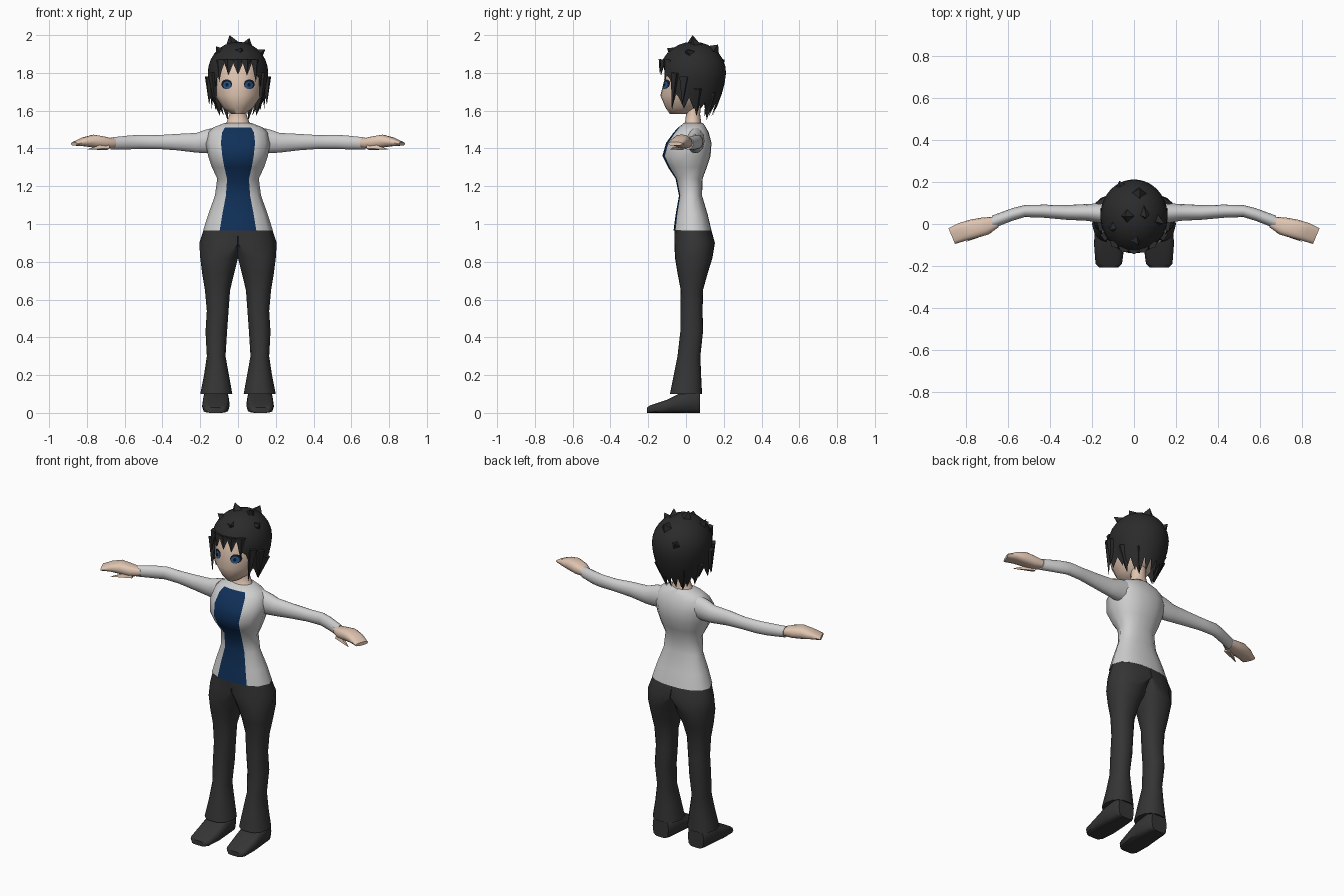
import bpy, bmesh, math
from mathutils import Vector
from mathutils.bvhtree import BVHTree

cube = bpy.data.objects.get("Cube")
if cube:
    bpy.data.objects.remove(cube)


def material(name, r, g, b):
    m = bpy.data.materials.new(name)
    m.use_nodes = True
    m.diffuse_color = (r, g, b, 1)
    bsdf = m.node_tree.nodes["Principled BSDF"]
    bsdf.inputs["Base Color"].default_value = (r, g, b, 1)
    bsdf.inputs["Roughness"].default_value = 0.9
    return m


SHIRT = material("light_grey_cloth", 0.62, 0.62, 0.62)
NAVY = material("navy_cloth", 0.005, 0.03, 0.1)
PANTS = material("charcoal_cloth", 0.035, 0.035, 0.035)
HAIR = material("black_hair", 0.024, 0.024, 0.024)
SKIN = material("skin", 0.75, 0.56, 0.44)
IRIS = material("blue_iris", 0.02, 0.09, 0.22)
DARK = material("dark_pupil", 0.006, 0.009, 0.02)


def finish(name, bm, mats, angle=50):
    bmesh.ops.recalc_face_normals(bm, faces=bm.faces)
    me = bpy.data.meshes.new(name)
    bm.to_mesh(me)
    bm.free()
    for m in mats:
        me.materials.append(m)
    ob = bpy.data.objects.new(name, me)
    bpy.context.collection.objects.link(ob)
    bpy.ops.object.select_all(action="DESELECT")
    bpy.context.view_layer.objects.active = ob
    ob.select_set(True)
    bpy.ops.object.shade_smooth_by_angle(angle=math.radians(angle))
    return ob


HALF = [0, 14, 28, 55, 90, 120, 145, 165, 180]
ANGLES = [math.radians(h) for h in HALF + [360 - h for h in HALF[-2:0:-1]]]


def power(v, p):
    return math.copysign(abs(v) ** p, v)


def loft(name, rings, mats, axis="z", side=1, p=1.0, skew=0, clamp=False, rule=None):
    """Skin rings given as (position, a0, a1, b0, b1) along an axis."""
    bm = bmesh.new()
    loops = []
    for t, a0, a1, b0, b1 in rings:
        loop = []
        for ang in ANGLES:
            a = (a0 + a1) / 2 + (a1 - a0) / 2 * power(math.sin(ang), p)
            b = (b0 + b1) / 2 - (b1 - b0) / 2 * power(math.cos(ang), p)
            s = t + skew * (a - (a0 + a1) / 2)
            x, y, z = {"z": (a, b, s), "x": (s, a, b), "y": (a, s, b)}[axis]
            if clamp:
                x = max(x, 0)
            loop.append(bm.verts.new((x * side, y, z)))
        loops.append(loop)
    n = len(ANGLES)
    for row in range(len(loops) - 1):
        lo, hi = loops[row], loops[row + 1]
        for c in range(n):
            d = (c + 1) % n
            f = bm.faces.new((lo[c], lo[d], hi[d], hi[c]))
            if rule:
                f.material_index = rule(c, row)
    for loop in (loops[0], loops[-1]):
        bm.faces.new(loop)
    return finish(name, bm, mats)


def spike(name, base, tip, r, mat, flat=1.0):
    """Four-sided tapering lock from base to tip."""
    base, tip = Vector(base), Vector(tip)
    bm = bmesh.new()
    bmesh.ops.create_cone(bm, segments=4, radius1=r, radius2=0,
                          depth=(tip - base).length, cap_ends=True)
    bmesh.ops.scale(bm, vec=(1, flat, 1), verts=bm.verts)
    turn = Vector((0, 0, 1)).rotation_difference(tip - base).to_matrix()
    bmesh.ops.rotate(bm, matrix=turn, verts=bm.verts)
    bmesh.ops.translate(bm, vec=(base + tip) / 2, verts=bm.verts)
    return finish(name, bm, [mat], 30)


def sym(z, w, y0, y1):
    return (z, -w, w, y0, y1)


# Shirt with a coloured front panel
loft("shirt", [sym(.965, .185, -.066, .135), sym(1.05, .158, -.055, .115),
               sym(1.15, .122, -.037, .085), sym(1.24, .110, -.055, .088),
               sym(1.30, .138, -.095, .11), sym(1.36, .158, -.125, .13),
               sym(1.43, .172, -.105, .135), sym(1.485, .160, -.065, .12),
               sym(1.512, .130, -.04, .105), sym(1.535, .070, -.01, .09)],
     [SHIRT, NAVY], p=.85,
     rule=lambda c, row: int(row < 8 and c in (0, 1, len(ANGLES) - 2, len(ANGLES) - 1)))

# Neck and head
loft("neck", [sym(1.50, .085, -.035, .09), sym(1.54, .06, -.005, .08),
              sym(1.58, .045, 0, .075), sym(1.68, .045, 0, .08)], [SKIN])
head = loft("head", [sym(1.582, .035, -.085, .01), sym(1.615, .08, -.108, .06),
                     sym(1.68, .122, -.136, .12), sym(1.76, .135, -.116, .15),
                     sym(1.84, .13, -.108, .16), sym(1.91, .075, -.05, .11)], [SKIN])
bm = bmesh.new()
bm.from_mesh(head.data)
face_tree = BVHTree.FromBMesh(bm)
bm.free()


def eye_disc(name, x, z, rx, rz, lift, mat):
    """Thin disc laid onto the curved face."""
    bm = bmesh.new()
    bmesh.ops.create_circle(bm, cap_ends=True, cap_tris=True, segments=12, radius=1)
    for v in bm.verts:
        px, pz = x + v.co.x * rx, z + v.co.y * rz
        hit = face_tree.ray_cast(Vector((px, -1, pz)), Vector((0, 1, 0)))[0]
        v.co = (px, hit.y - lift, pz)
    return finish(name, bm, [mat])


for s, tag in ((1, "left"), (-1, "right")):
    # Eyes
    eye_disc(tag + "_eye_rim", s * .06, 1.74, .029, .026, .003, DARK)
    eye_disc(tag + "_iris", s * .058, 1.735, .021, .020, .005, IRIS)
    eye_disc(tag + "_pupil", s * .058, 1.737, .009, .010, .007, DARK)

    # Sleeve, hand and thumb
    loft(tag + "_sleeve", [(.10, .005, .10, 1.38, 1.515), (.17, .005, .098, 1.375, 1.50),
                           (.22, .015, .095, 1.378, 1.482), (.32, .02, .09, 1.39, 1.477),
                           (.43, .03, .092, 1.398, 1.47), (.52, .033, .09, 1.398, 1.472),
                           (.58, .015, .075, 1.395, 1.468), (.675, -.022, .04, 1.395, 1.458)],
         [SHIRT], axis="x", side=s)
    loft(tag + "_hand", [(.655, -.015, .035, 1.405, 1.45), (.71, -.05, .03, 1.40, 1.463),
                         (.765, -.066, .02, 1.405, 1.473), (.82, -.08, .003, 1.412, 1.458),
                         (.868, -.095, -.02, 1.415, 1.434)],
         [SKIN], axis="x", side=s, p=.75, skew=.42)
    spike(tag + "_thumb", (s * .69, -.025, 1.412), (s * .80, -.085, 1.395), .024, SKIN)

    # Flared trouser leg, joined along the middle above the crotch
    loft(tag + "_trouser_leg", [(.10, .03, .20, -.085, .085), (.20, .048, .18, -.065, .08),
                                (.30, .066, .165, -.045, .076), (.43, .058, .172, -.03, .09),
                                (.54, .05, .165, -.03, .088), (.65, .042, .175, -.028, .09),
                                (.74, .02, .19, -.045, .115), (.82, -.02, .20, -.058, .14),
                                (.90, -.20, .205, -.062, .153), (.975, -.18, .18, -.062, .132)],
         [PANTS], side=s, p=.88, clamp=True)

    # Shoe
    loft(tag + "_shoe", [(-.207, .075, .165, 0, .028), (-.19, .057, .183, 0, .04),
                         (-.10, .045, .19, 0, .07), (-.03, .045, .188, 0, .105),
                         (.05, .05, .183, 0, .12), (.075, .065, .17, 0, .11)],
         [PANTS], axis="y", side=s, p=.55)

    # Loose locks beside the face and at the nape
    for i, (base, tip, r) in enumerate([
            ((.135, -.055, 1.80), (.118, -.075, 1.60), .026),
            ((.150, -.01, 1.78), (.153, -.02, 1.63), .03),
            ((.125, .06, 1.72), (.095, .055, 1.57), .04),
            ((.075, .12, 1.70), (.055, .11, 1.55), .045)]):
        spike(f"{tag}_lock_{i}", (s * base[0], *base[1:]), (s * tip[0], *tip[1:]), r, HAIR)

# Hair cap with a jagged hem: high over the brow, long at sides and back
COLS, DOME, HANG = 40, 7, 4
bm = bmesh.new()
crown = bm.verts.new((0, .04, 1.965))
columns = []
for c in range(COLS):
    ang = math.tau * c / COLS
    off = math.degrees(min(ang, math.tau - ang))
    tip = c % 2 == 0
    if off < 42:
        hem = 1.79 if tip else 1.85
    elif off < 62:
        hem = 1.70 if tip else 1.77
    elif off < 115:
        hem = 1.61 if tip else 1.67
    else:
        hem = 1.57 if tip else 1.64
    depth = .18 if off < 90 else .172
    tuck = .12 if off < 80 else .42
    col = []
    for k in range(1, DOME + HANG + 1):
        if k <= DOME:
            phi = math.pi / 2 * k / DOME
            f, z = math.sin(phi), 1.80 + .165 * math.cos(phi)
            if z < hem:
                f, z = 1, hem
        else:
            z = 1.80 + (min(hem, 1.80) - 1.80) * (k - DOME) / HANG
            f = 1 - tuck * ((1.80 - z) / .23) ** 1.6
            if hem > 1.80:
                z, f = hem, 1
        col.append(bm.verts.new((.16 * f * math.sin(ang), .04 - depth * f * math.cos(ang), z)))
    columns.append(col)
for c in range(COLS):
    a, b = columns[c], columns[(c + 1) % COLS]
    bm.faces.new((crown, a[0], b[0]))
    for k in range(DOME + HANG - 1):
        bm.faces.new((a[k], a[k + 1], b[k + 1], b[k]))
bmesh.ops.remove_doubles(bm, verts=bm.verts, dist=.0005)
finish("hair_cap", bm, [HAIR], 45)

# Tufts on the crown
for i, (base, tip, r) in enumerate([
        ((-.02, .04, 1.92), (-.045, .035, 2.0), .06), ((.04, .06, 1.92), (.06, .03, 1.985), .05),
        ((.09, .03, 1.89), (.145, .0, 1.925), .045), ((-.08, .0, 1.89), (-.115, -.03, 1.94), .05),
        ((.0, -.05, 1.90), (.02, -.10, 1.93), .05), ((.02, .13, 1.90), (.03, .17, 1.95), .06),
        ((-.05, .16, 1.84), (-.07, .205, 1.87), .05)]):
    spike(f"crown_tuft_{i}", base, tip, r, HAIR)

# Fringe points over the brow
for i, (x, low) in enumerate([(-.095, 1.75), (-.05, 1.79), (.0, 1.80), (.045, 1.785), (.09, 1.75)]):
    y = .035 - .175 * math.sqrt(1 - (x / .165) ** 2)
    spike(f"fringe_{i}", (x, y + .012, 1.87), (x * 1.05, y, low), .028, HAIR, .6)
